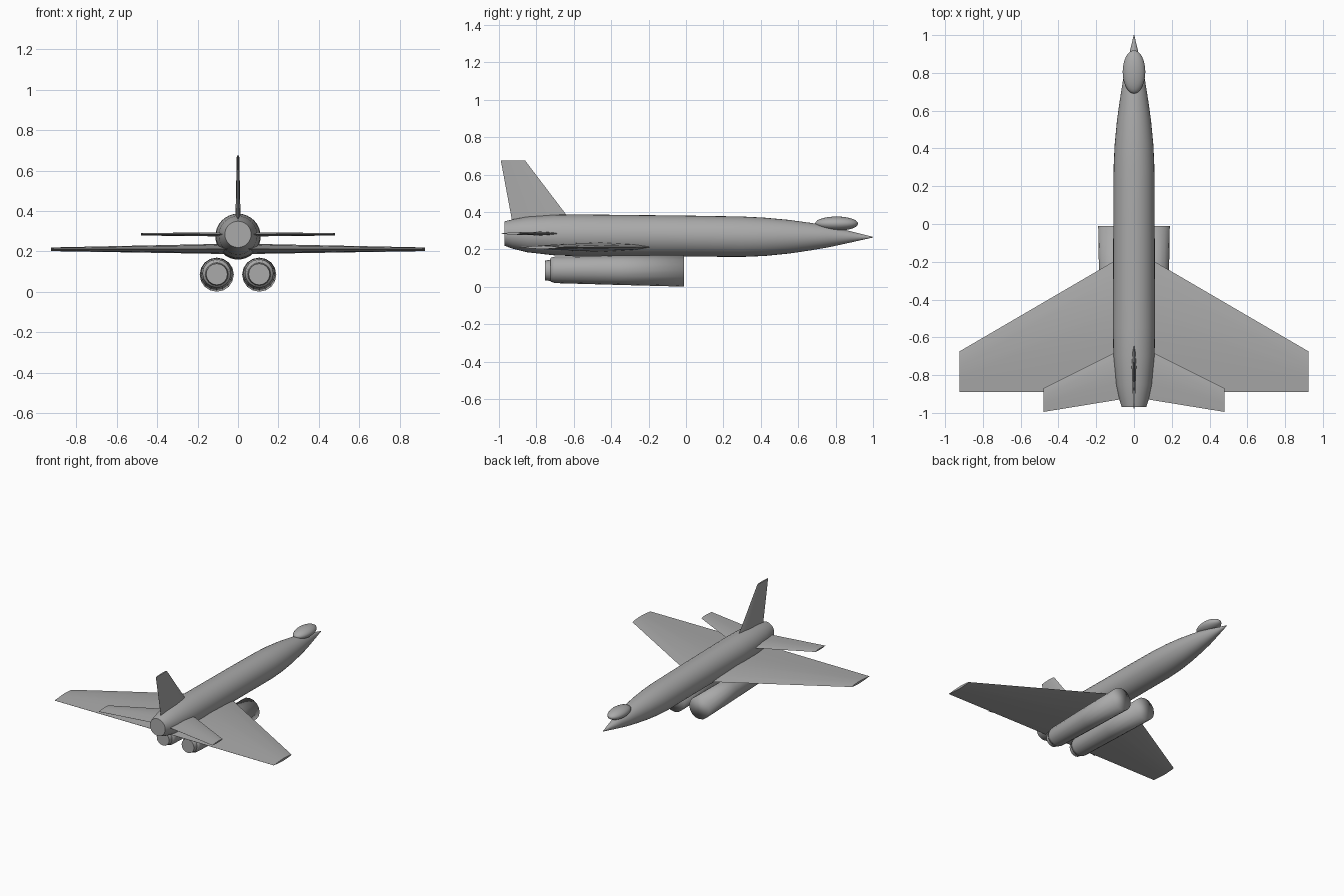
import bpy, bmesh, math
from mathutils import Vector

if "Cube" in bpy.data.objects:
    bpy.data.objects.remove(bpy.data.objects["Cube"])

grey = bpy.data.materials.new("plain grey")
grey.diffuse_color = (0.4, 0.4, 0.4, 1)
grey.use_nodes = True
grey.node_tree.nodes["Principled BSDF"].inputs["Base Color"].default_value = grey.diffuse_color


def finish(name, bm, angle=None):
    bmesh.ops.recalc_face_normals(bm, faces=bm.faces)
    mesh = bpy.data.meshes.new(name)
    bm.to_mesh(mesh)
    bm.free()
    mesh.materials.append(grey)
    obj = bpy.data.objects.new(name, mesh)
    bpy.context.collection.objects.link(obj)
    bpy.context.view_layer.objects.active = obj
    obj.select_set(True)
    if angle:
        bpy.ops.object.shade_smooth_by_angle(angle=math.radians(angle))
    else:
        bpy.ops.object.shade_smooth()
    obj.select_set(False)
    return obj


def loft(bm, rings):
    """Bridge rings of equal length and close both ends."""
    vs = [[bm.verts.new(p) for p in ring] for ring in rings]
    n = len(vs[0])
    for a, b in zip(vs, vs[1:]):
        for i in range(n):
            bm.faces.new((a[i], a[(i + 1) % n], b[(i + 1) % n], b[i]))
    bm.faces.new(vs[0])
    bm.faces.new(vs[-1])


def tube(name, stations, sides, x=0, angle=None):
    """Round body along y from (y, bottom, top) stations."""
    bm = bmesh.new()
    rings = []
    for y, lo, hi in stations:
        c, r = (lo + hi) / 2, (hi - lo) / 2
        rings.append([(x + r * math.cos(2 * math.pi * i / sides), y,
                       c + r * math.sin(2 * math.pi * i / sides)) for i in range(sides)])
    loft(bm, rings)
    return finish(name, bm, angle)


def blade(name, root, tip, up):
    """Tapered surface; root/tip = (point on leading edge, chord, half thickness)."""
    profile = [(0, 0), (.12, .55), (.4, 1), (.65, .75), (1, 0.03),
               (1, -0.03), (.65, -.75), (.4, -1), (.12, -.55)]
    bm = bmesh.new()
    loft(bm, [[Vector(p) + Vector((0, -c * u, 0)) + Vector(up) * t * v for u, v in profile]
              for p, c, t in (root, tip)])
    return finish(name, bm, 40)


# fuselage
tube("fuselage", [(-.97, .22, .35), (-.93, .205, .36), (-.85, .185, .375), (-.7, .168, .386),
                  (-.55, .163, .387), (0, .162, .381), (.3, .16, .376), (.42, .165, .37),
                  (.55, .178, .358), (.66, .194, .343), (.76, .211, .328),
                  (.88, .237, .297), (1, .264, .267)], 32, angle=50)

# cockpit canopy
bm = bmesh.new()
bmesh.ops.create_uvsphere(bm, u_segments=24, v_segments=14, radius=1)
bmesh.ops.scale(bm, vec=(.06, .115, .038), verts=bm.verts)
bmesh.ops.translate(bm, vec=(0, .805, .338), verts=bm.verts)
finish("canopy", bm)

# tail fin
blade("tail_fin", ((0, -.575, .30), .345, .014), ((0, -.86, .675), .13, .006), (1, 0, 0))

for s, side in ((1, "right"), (-1, "left")):
    # main wing and tailplane
    blade(side + "_wing", ((s * .02, -.147, .213), .743, .026),
          ((s * .925, -.675, .211), .215, .009), (0, 0, 1))
    blade(side + "_tailplane", ((s * .02, -.64, .285), .28, .011),
          ((s * .48, -.87, .285), .125, .006), (0, 0, 1))
    # engine pod and exhaust nozzle
    tube(side + "_engine", [(-.725, .028, .155), (-.70, .02, .162), (-.35, .01, .168),
                            (-.01, .001, .17)], 16, s * .105)
    tube(side + "_nozzle", [(-.755, .035, .14), (-.70, .028, .15)], 16, s * .105, 40)
